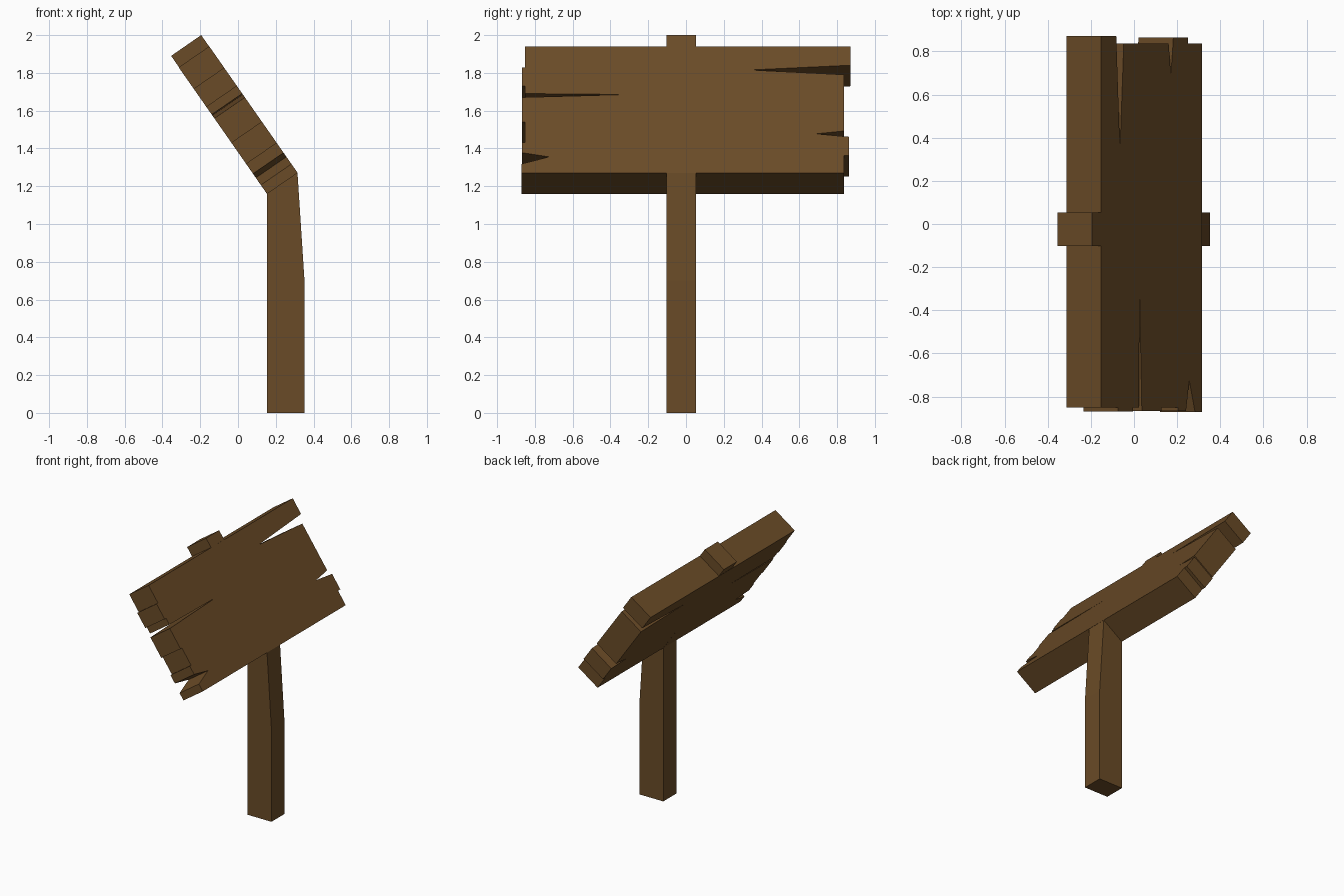
import bpy, bmesh
from mathutils import Vector

if "Cube" in bpy.data.objects:
    bpy.data.objects.remove(bpy.data.objects["Cube"])

wood = bpy.data.materials.new("brown_wood")
wood.diffuse_color = (0.144, 0.070, 0.020, 1)
wood.use_nodes = True
wood.node_tree.nodes["Principled BSDF"].inputs["Base Color"].default_value = wood.diffuse_color


def prism(name, points, offset):
    """Flat outline of 3D points, extruded along an offset."""
    bm = bmesh.new()
    face = bm.faces.new([bm.verts.new(p) for p in points])
    ext = bmesh.ops.extrude_face_region(bm, geom=[face], use_keep_orig=True)
    verts = [g for g in ext["geom"] if isinstance(g, bmesh.types.BMVert)]
    bmesh.ops.translate(bm, verts=verts, vec=offset)
    bmesh.ops.recalc_face_normals(bm, faces=bm.faces)
    mesh = bpy.data.meshes.new(name)
    bm.to_mesh(mesh)
    bm.free()
    mesh.materials.append(wood)
    obj = bpy.data.objects.new(name, mesh)
    bpy.context.collection.objects.link(obj)
    return obj


# Bent post: side profile (x, z), its upper end runs through the board
post = [(0.153, 0), (0.352, 0), (0.352, 0.70), (0.315, 1.27),
        (-0.195, 2.0), (-0.354, 1.89), (0.153, 1.16)]
prism("post", [(x, -0.103, z) for x, z in post], Vector((0, 0.156, 0)))

# Tilted board: outline (y, z) of the upper face, with cracks and broken ends
right_end = [(0.872, 1.94), (0.872, 1.84), (0.34, 1.815), (0.837, 1.79),
             (0.837, 1.492), (0.69, 1.477), (0.837, 1.463), (0.864, 1.461),
             (0.864, 1.362), (0.837, 1.362), (0.837, 1.27)]
left_end = [(-0.872, 1.27), (-0.872, 1.317), (-0.725, 1.355), (-0.868, 1.377),
            (-0.868, 1.43), (-0.852, 1.43), (-0.852, 1.54), (-0.868, 1.54),
            (-0.868, 1.67), (-0.31, 1.685), (-0.852, 1.69), (-0.852, 1.73),
            (-0.869, 1.73), (-0.869, 1.827), (-0.852, 1.827), (-0.852, 1.94)]
slope = 0.51 / 0.73
thickness = Vector((-0.16, 0, -0.11))
skin = thickness.normalized() * 0.001  # keeps the post just inside the board
face = [Vector((0.315 - (z - 1.27) * slope, y, z)) - skin
        for y, z in right_end + left_end]
prism("sign_board", face, thickness + 2 * skin)
